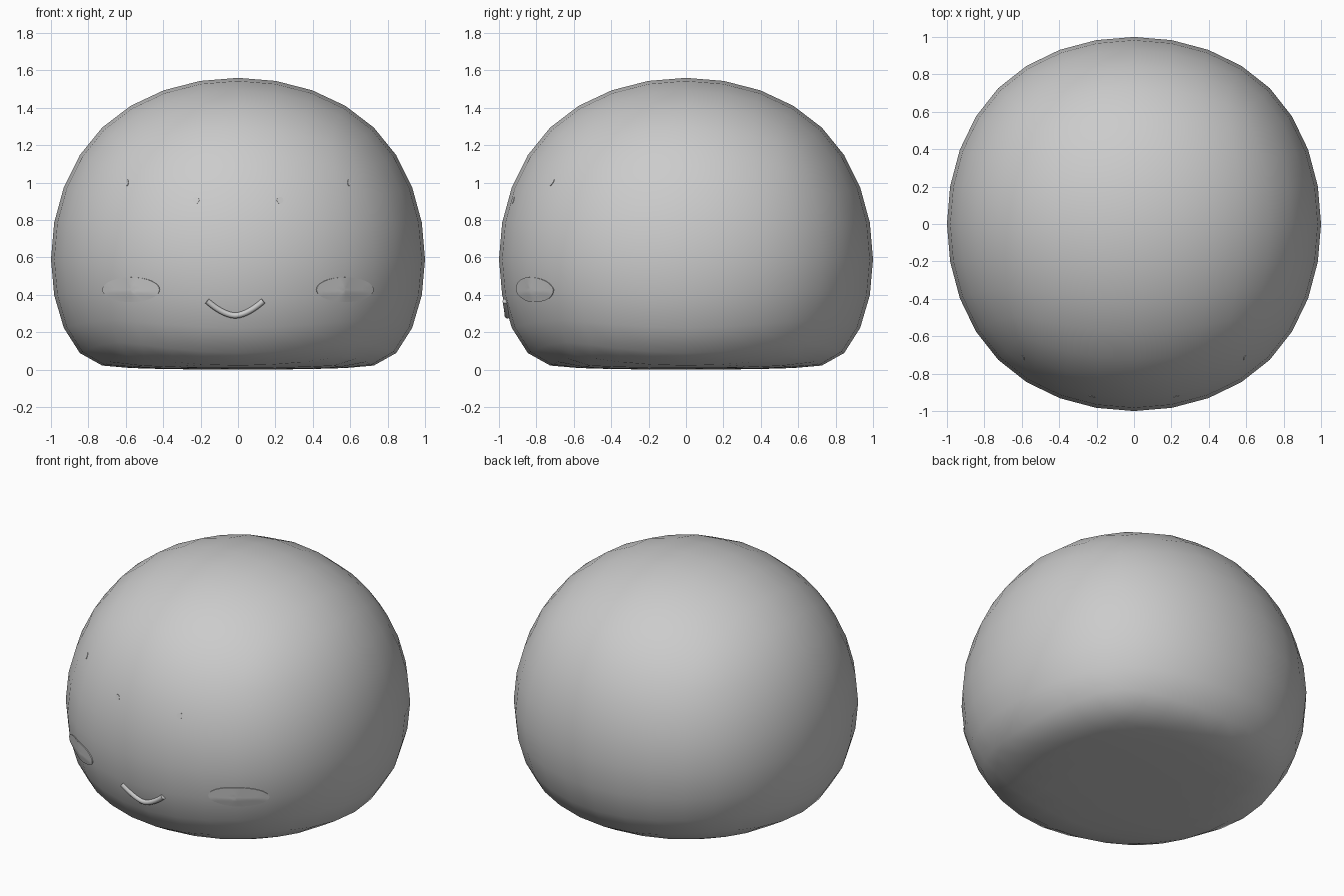
import bpy, bmesh, math
from mathutils import Vector
from mathutils.bvhtree import BVHTree

if "Cube" in bpy.data.objects:
    bpy.data.objects.remove(bpy.data.objects["Cube"])


def interp(v, table):
    for (a, b), (c, d) in zip(table, table[1:]):
        if v <= c:
            return b + (d - b) * (v - a) / (c - a)
    return table[-1][1]


# Body: subdivided cube, lower part squashed flat
bpy.ops.mesh.primitive_cube_add(size=2)
body = bpy.context.object
body.name = "body"
sub = body.modifiers.new("round", 'SUBSURF')
sub.levels = 3
bpy.ops.object.modifier_apply(modifier=sub.name)
r = max(v.co.x for v in body.data.vertices)
low = [(-1, 0), (-0.87, 0.006), (-0.73, 0.02), (-0.575, 0.088),
       (-0.4, 0.22), (-0.2, 0.4), (0, 0.59), (1, 1.56)]
for v in body.data.vertices:
    v.co /= r
    v.co.z = interp(v.co.z, low)
bpy.ops.object.shade_smooth()

bm = bmesh.new()
bm.from_mesh(body.data)
tree = BVHTree.FromBMesh(bm)
bm.free()


def on_front(x, z, lift):
    """Point on the front of the body, pushed out along the normal."""
    p, n, _, _ = tree.ray_cast(Vector((x, -3, z)), Vector((0, 1, 0)))
    return p + n * lift


def patch(name, cx, cz, rx, rz, lift, rings=5, sides=32):
    """Elliptical sticker that follows the body, with a sunken rim."""
    bm = bmesh.new()
    centre = bm.verts.new(on_front(cx, cz, lift))
    loops = []
    for k in range(1, rings + 2):
        f, h = (k / rings, lift) if k <= rings else (1, -0.01)
        loops.append([bm.verts.new(on_front(
            cx + rx * f * math.cos(2 * math.pi * i / sides),
            cz + rz * f * math.sin(2 * math.pi * i / sides), h)) for i in range(sides)])
    for i in range(sides):
        j = (i + 1) % sides
        bm.faces.new((centre, loops[0][i], loops[0][j]))
        for a, b in zip(loops, loops[1:]):
            bm.faces.new((a[i], b[i], b[j], a[j]))
    bmesh.ops.recalc_face_normals(bm, faces=bm.faces)
    mesh = bpy.data.meshes.new(name)
    bm.to_mesh(mesh)
    bm.free()
    ob = bpy.data.objects.new(name, mesh)
    bpy.context.collection.objects.link(ob)
    bpy.ops.object.select_all(action='DESELECT')
    bpy.context.view_layer.objects.active = ob
    ob.select_set(True)
    bpy.ops.object.shade_smooth_by_angle(angle=math.radians(40))


# Cheeks and the tiny eye glints
for side, s in (("left", -1), ("right", 1)):
    patch("cheek_" + side, s * 0.57, 0.428, 0.152, 0.066, 0.005)
    patch("inner_eye_glint_" + side, s * 0.225, 0.905, 0.018, 0.018, 0.002, 1, 10)
    patch("outer_eye_glint_" + side, s * 0.593, 1.0, 0.008, 0.018, 0.003, 1, 10)

# Smiling mouth: tube following the body
curve = bpy.data.curves.new("mouth", 'CURVE')
curve.dimensions = '3D'
curve.bevel_depth = 0.016
curve.bevel_resolution = 3
curve.use_fill_caps = True
spline = curve.splines.new('POLY')
n = 16
spline.points.add(n)
for i in range(n + 1):
    t = 2 * i / n - 1
    z = 0.29 + 0.078 * abs(t) ** 1.7
    spline.points[i].co = (*on_front(-0.015 + 0.15 * t, z, 0.004), 1)
spline.use_smooth = True
mouth = bpy.data.objects.new("mouth", curve)
bpy.context.collection.objects.link(mouth)
